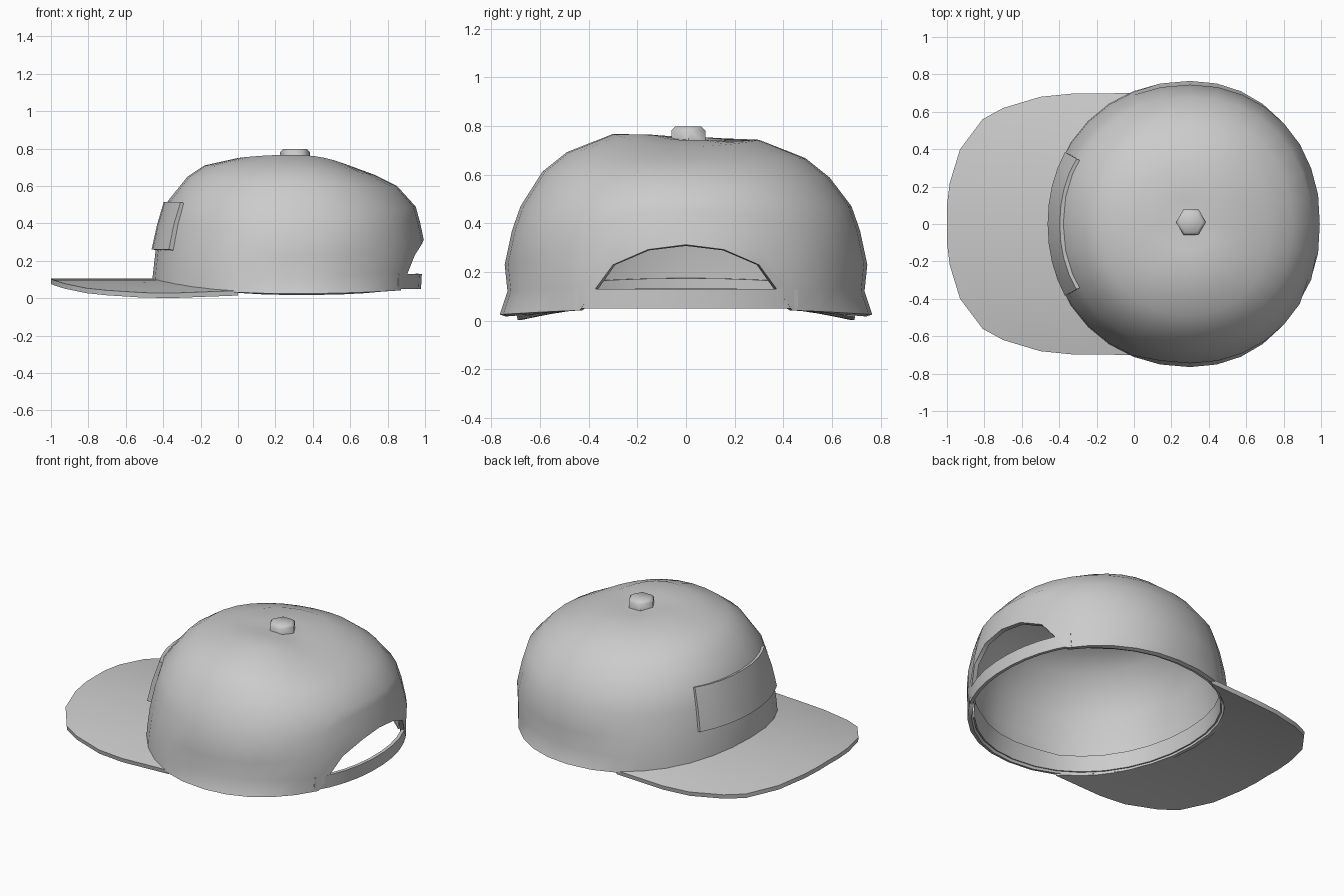
import bpy, bmesh
from math import cos, sin, pi, radians, copysign, sqrt

if "Cube" in bpy.data.objects:
    bpy.data.objects.remove(bpy.data.objects["Cube"])

CX, SEG, POWER = 0.3, 32, 2 / 2.1
# crown levels: front (x, z), side (y, z), back (x, z)
LEVELS = [
    ((-.460, .07), (.765, .025), (.98, .05)),
    ((-.455, .13), (.760, .12), (.985, .14)),
    ((-.440, .26), (.745, .23), (1.0, .28)),
    ((-.410, .40), (.715, .37), (.975, .40)),
    ((-.375, .52), (.680, .47), (.95, .49)),
    ((-.270, .65), (.590, .60), (.85, .60)),
    ((-.180, .71), (.490, .68), (.73, .66)),
    ((0.000, .75), (.300, .755), (.58, .715)),
    ((0.150, .757), (.140, .752), (.43, .742)),
]


def column(t):
    """Points of the crown wall, bottom to top, at angle t (0 = back opening)."""
    c, s, pts = cos(t), sin(t), []
    dent = abs(s) > .8 and -.2 < c < .58
    for k, (front, side, back) in enumerate(LEVELS):
        end = back if c > 0 else front
        f = .965 if k == 1 and dent else 1
        x = CX + abs(end[0] - CX) * copysign(abs(c) ** POWER, c) * f
        y = side[0] * copysign(abs(s) ** POWER, s) * f
        tilt = -.012 * s * abs(s) if k > 4 else 0
        pts.append((x, y, end[1] * c * c + side[1] * s * s + tilt))
    return pts


def surf(t, z, off=0.0):
    """Crown surface point at angle t and height z, pushed out by off."""
    pts = column(t)
    i = 0
    while i < len(pts) - 2 and pts[i + 1][2] < z:
        i += 1
    a, b = pts[i], pts[i + 1]
    u = max(0, min(1, (z - a[2]) / (b[2] - a[2])))
    f = 1 + off / .73
    return (CX + (a[0] + (b[0] - a[0]) * u - CX) * f, (a[1] + (b[1] - a[1]) * u) * f, z)


def grid(name, rows, closed=False, thick=.03, angle=40):
    bm = bmesh.new()
    v = [[bm.verts.new(p) for p in r] for r in rows]
    n = len(rows[0])
    for r in range(len(rows) - 1):
        for c in range(n if closed else n - 1):
            d = (c + 1) % n
            bm.faces.new((v[r][c], v[r][d], v[r + 1][d], v[r + 1][c]))
    bmesh.ops.remove_doubles(bm, verts=bm.verts, dist=.0005)
    me = bpy.data.meshes.new(name)
    bm.to_mesh(me)
    bm.free()
    ob = bpy.data.objects.new(name, me)
    bpy.context.collection.objects.link(ob)
    bpy.ops.object.select_all(action='DESELECT')
    ob.select_set(True)
    bpy.context.view_layer.objects.active = ob
    mod = ob.modifiers.new("thickness", 'SOLIDIFY')
    mod.thickness, mod.offset = thick, -1
    bpy.ops.object.modifier_apply(modifier=mod.name)
    bpy.ops.object.shade_smooth_by_angle(angle=radians(angle))
    return ob


# crown, its lower rows squeezed up over the arched back opening
cols = []
for i in range(SEG):
    t = 2 * pi * i / SEG
    pts = column(t)
    y, z0, z4 = pts[0][1], pts[0][2], pts[4][2]
    if cos(t) > 0 and abs(y) < .41:
        zb = .05 + .262 * sqrt(max(0, 1 - (y / .42) ** 2))
        low = [surf(t, zb + (z4 - zb) * (p[2] - z0) / (z4 - z0)) for p in pts[:4]]
        pts = low + pts[4:]
    cols.append(pts + [(CX, 0, .745)])
grid("crown", [list(r) for r in zip(*cols)], closed=True, thick=.025, angle=50)

# inner sweatband, leaving the back opening free
band = [2 * pi * i / SEG for i in range(4, SEG - 3)]
grid("sweatband", [[surf(t, column(t)[0][2] + .005 + h, -.032) for t in band]
                   for h in (0, .1)], thick=.01)

# back strap
strap = [radians(a) for a in range(-36, 37, 8)]
grid("back_strap", [[surf(t, z) for t in strap] for z in (.05, .13)], thick=.02)

# blank front panel
panel = [radians(180 + a * 29 / 4) for a in range(-4, 5)]
grid("front_panel", [[surf(t, z, .022) for t in panel] for z in (.262, .39, .515)], thick=.03)

# arched brim between the crown base and the outer outline
half = [(0, .70), (-.33, .697), (-.5, .68), (-.7, .62), (-.81, .56),
        (-.93, .40), (-.985, .22), (-1, .1), (-1, 0)]
outer = half + [(x, -y) for x, y in half[-2::-1]]
rows = []
for k in range(5):
    row = []
    for i, (ox, oy) in enumerate(outer):
        ix, iy, _ = surf(radians(115 + 130 * i / (len(outer) - 1)), .08, -.02)
        x, y = ox + (ix - ox) * k / 4, oy + (iy - oy) * k / 4
        row.append((x, y, .105 - .08 * (y / .7) ** 2 + .04 * max(0, x + .4)))
    rows.append(row)
grid("brim", rows, thick=.027)

# hexagonal top button with a chamfered top
bpy.ops.mesh.primitive_cylinder_add(vertices=6, radius=.08, depth=.07, location=(.305, .01, .762),
                                    rotation=(0, 0, pi / 6))
button = bpy.context.object
button.name = "top_button"
bm = bmesh.new()
bm.from_mesh(button.data)
top = [e for e in bm.edges if all(v.co.z > 0 for v in e.verts)]
bmesh.ops.bevel(bm, geom=top, offset=.015, segments=1, affect='EDGES')
bm.to_mesh(button.data)
bm.free()
bpy.ops.object.shade_smooth_by_angle(angle=radians(50))
